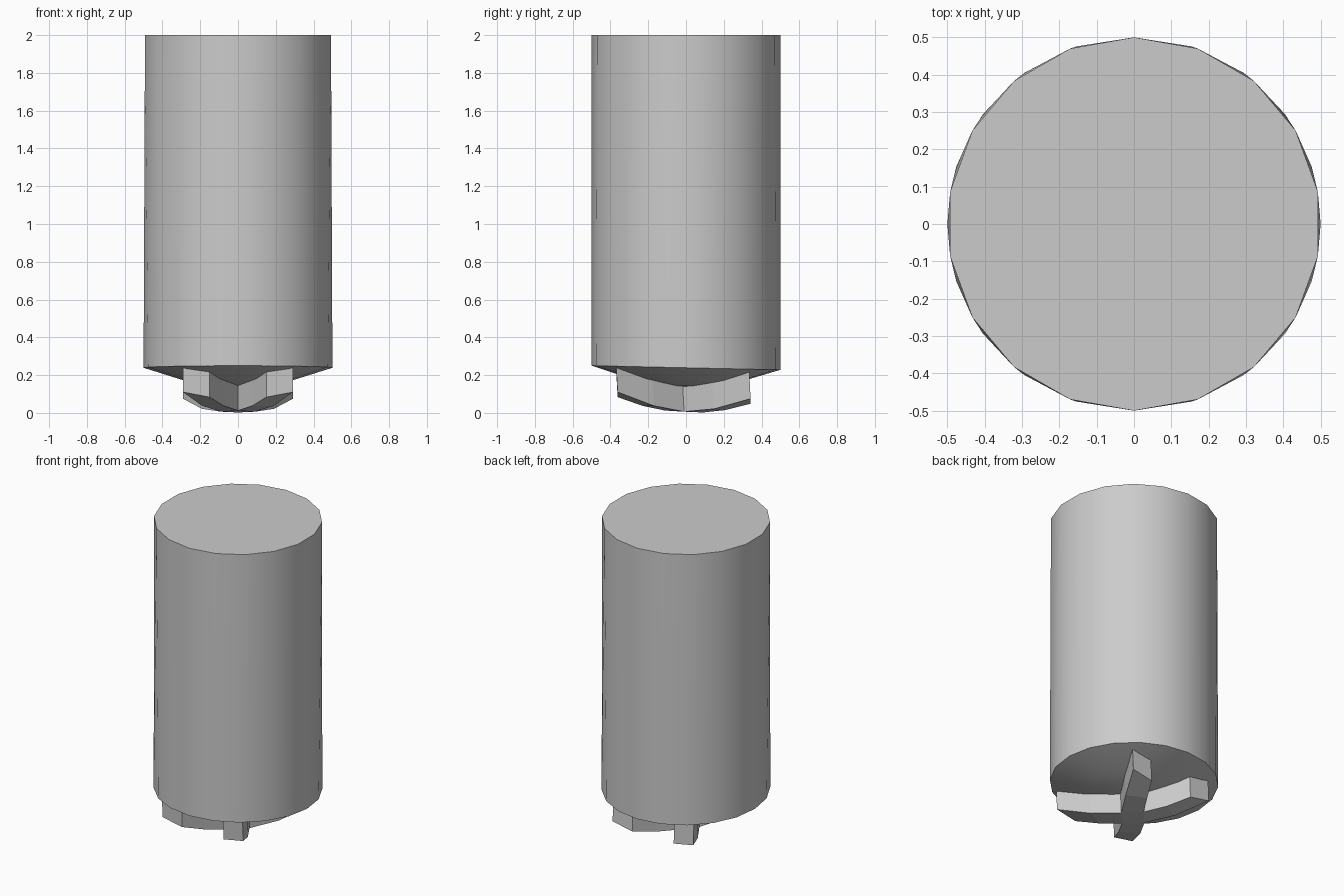
import bpy, bmesh, math

if "Cube" in bpy.data.objects:
    bpy.data.objects.remove(bpy.data.objects["Cube"])


def ring(n, r, z, tilt=0.0, phase=math.pi / 2):
    pts = []
    for i in range(n):
        a = phase + i * math.tau / n
        x, y = r * math.cos(a), r * math.sin(a)
        pts.append((x, y, z - tilt * y))
    return pts


def add_object(name, bm):
    bmesh.ops.recalc_face_normals(bm, faces=bm.faces)
    mesh = bpy.data.meshes.new(name)
    bm.to_mesh(mesh)
    bm.free()
    ob = bpy.data.objects.new(name, mesh)
    bpy.context.collection.objects.link(ob)
    return ob


# Cylindrical body: 18-sided top, 20-sided tilted lower rim, shallow dome below
bm = bmesh.new()
points = ring(18, 0.5, 2.0) + ring(20, 0.5, 0.239, 0.022)
points += ring(20, 0.3, 0.176, 0.024) + ring(20, 0.12, 0.142, 0.026)
points.append((0, 0, 0.135))
for p in points:
    bm.verts.new(p)
hull = bmesh.ops.convex_hull(bm, input=bm.verts)
bmesh.ops.dissolve_limit(bm, angle_limit=0.01, verts=bm.verts, edges=bm.edges)
body = add_object("body", bm)
bpy.context.view_layer.objects.active = body
body.select_set(True)
bpy.ops.object.shade_smooth_by_angle(angle=math.radians(30))

# Curved cross ridge under the dome
bm = bmesh.new()


def pair(x, y):
    """Lower and upper vertex of the ridge at one plan position."""
    r2 = x * x + y * y
    r = math.sqrt(r2)
    low = 0.003 + 0.43 * r2 - 0.05 * y
    high = 0.135 + 0.13 * r + 0.19 * r2 - 0.024 * y
    return (bm.verts.new((x, y - 0.01, max(low, 0))),
            bm.verts.new((x, y - 0.018, high + 0.006)))


corners = {k: pair(*k) for k in [(0.09, 0), (-0.09, 0), (0, 0.1), (0, -0.1)]}
bm.faces.new([corners[k][0] for k in [(0.09, 0), (0, 0.1), (-0.09, 0), (0, -0.1)]])
for sx in (1, -1):
    for sy in (1, -1):
        a = [corners[(sx * 0.09, 0)], pair(sx * 0.19, sy * 0.16), pair(sx * 0.292, sy * 0.352)]
        b = [corners[(0, sy * 0.1)], pair(sx * 0.075, sy * 0.22), pair(sx * 0.15, sy * 0.352)]
        for i in (0, 1):
            bm.faces.new((a[i][0], a[i + 1][0], b[i + 1][0], b[i][0]))
            for s in (a, b):
                bm.faces.new((s[i][0], s[i + 1][0], s[i + 1][1], s[i][1]))
        bm.faces.new((a[2][0], b[2][0], b[2][1], a[2][1]))
cross = add_object("cross_ridge", bm)
